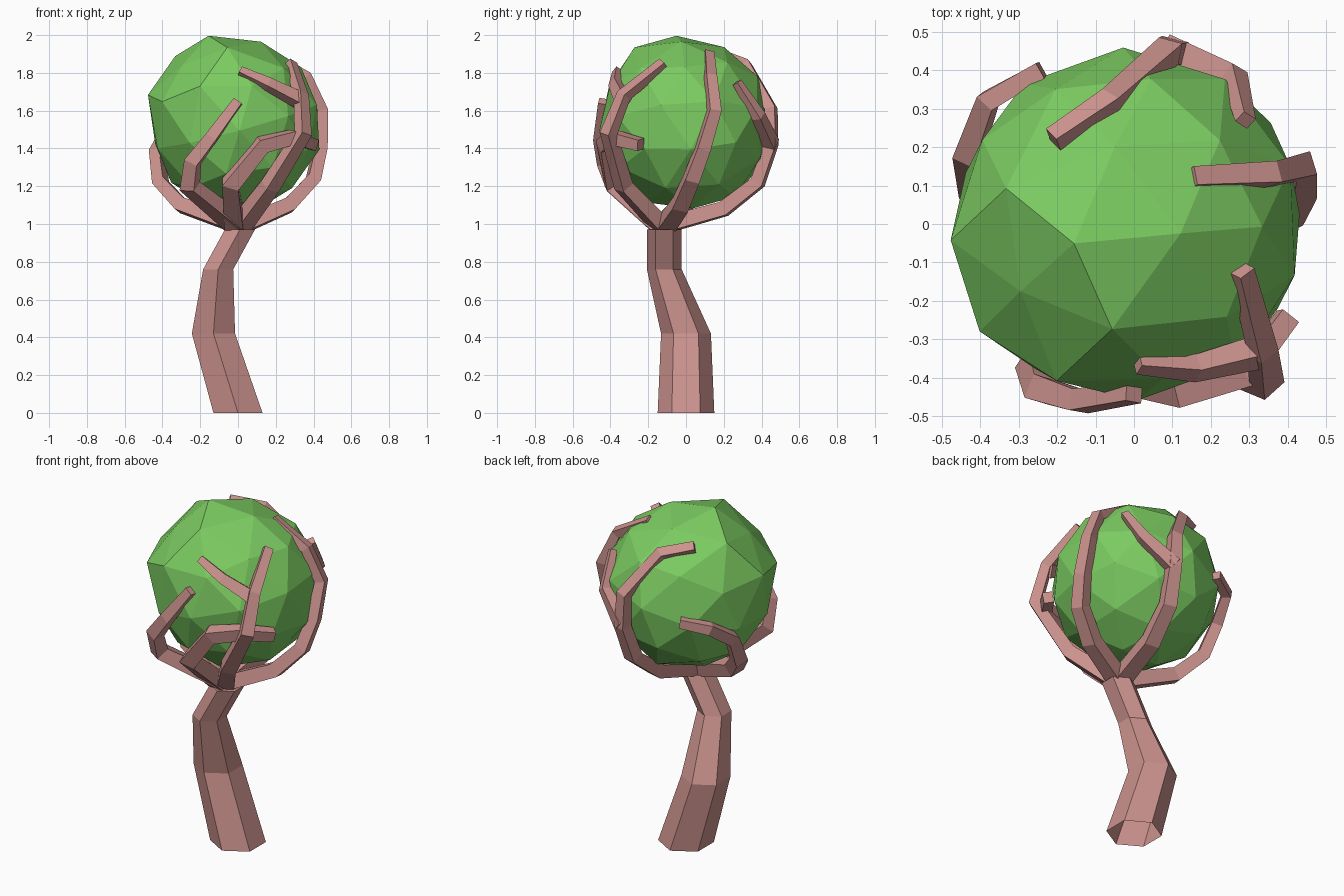
import bpy, bmesh
from math import sin, cos, pi
from mathutils import Vector, Matrix

cube = bpy.data.objects.get("Cube")
if cube:
    bpy.data.objects.remove(cube, do_unlink=True)


def material(name, rgb):
    m = bpy.data.materials.new(name)
    m.use_nodes = True
    m.diffuse_color = (*rgb, 1)
    m.node_tree.nodes["Principled BSDF"].inputs["Base Color"].default_value = (*rgb, 1)
    return m


BARK = material("rosy bark", (0.60, 0.29, 0.27))
LEAF = material("leaf green", (0.20, 0.60, 0.12))
CENTRE = Vector((-0.01, 0.0, 1.525))
RADIUS = 0.46


def finish(bm, name, mat):
    mesh = bpy.data.meshes.new(name)
    bm.to_mesh(mesh)
    bm.free()
    mesh.materials.append(mat)
    obj = bpy.data.objects.new(name, mesh)
    bpy.context.collection.objects.link(obj)
    return obj


def skin(name, rings, open_start=False):
    """Bridge a list of equal rings and cap the ends."""
    bm = bmesh.new()
    loops = [[bm.verts.new(p) for p in ring] for ring in rings]
    n = len(loops[0])
    for a, b in zip(loops, loops[1:]):
        for i in range(n):
            j = (i + 1) % n
            bm.faces.new((a[i], a[j], b[j], b[i]))
    if not open_start:
        bm.faces.new(loops[0][::-1])
    bm.faces.new(loops[-1])
    bmesh.ops.recalc_face_normals(bm, faces=bm.faces)
    return finish(bm, name, BARK)


def branch(name, points, start=0.046, end=0.025):
    """Tapered square limb with one flat side facing away from the crown."""
    pts = [Vector(p) for p in points]
    last = len(pts) - 1
    rings = []
    for i, p in enumerate(pts):
        ahead = (pts[min(i + 1, last)] - p).normalized()
        behind = (p - pts[max(i - 1, 0)]).normalized()
        along = (ahead + behind).normalized()
        out = p - CENTRE
        out = (out - along * out.dot(along)).normalized()
        side = along.cross(out)
        r = start + (end - start) * i / last
        rings.append([p + side * r * u + out * r * 0.9 * v
                      for u, v in ((1, 1), (-1, 1), (-1, -1), (1, -1))])
    return skin(name, rings)


# Crooked six-sided trunk, open underneath: centre x, y, z and radius
trunk = [(0, 0, 0, 0.15), (-0.13, 0, 0.42, 0.132),
         (-0.105, -0.115, 0.76, 0.092), (0.01, -0.115, 0.97, 0.092)]
skin("trunk", [[(x + r * cos(pi / 6 + k * pi / 3), y + r * sin(pi / 6 + k * pi / 3), z)
                for k in range(6)] for x, y, z, r in trunk], open_start=True)

# Faceted crown, tilted, with a raised hexagon on its upper front right
up = Vector((-0.26, -0.075, 0.96)).normalized()
lean = Vector((-0.77, -0.54, 0.32))
lean = (lean - up * lean.dot(up)).normalized()
tilt = Matrix((lean, up.cross(lean), up)).transposed()
bump = (tilt @ Vector((0.526, 0, 0.851))).normalized()
bm = bmesh.new()
bmesh.ops.create_icosphere(bm, subdivisions=2, radius=RADIUS)
for v in bm.verts:
    v.co = tilt @ v.co
    if 0.1 < v.co.angle(bump) < 0.75:
        v.co += bump * 0.042
bmesh.ops.translate(bm, verts=bm.verts, vec=CENTRE)
finish(bm, "crown", LEAF)

# Limbs that cradle the crown
branch("right_branch", [(-0.02, -0.11, 1.0), (-0.3, -0.02, 1.1), (-0.41, 0.09, 1.22),
                        (-0.43, 0.18, 1.38), (-0.38, 0.32, 1.48), (-0.24, 0.4, 1.51)])
branch("front_right_branch", [(-0.01, -0.14, 1.0), (-0.255, -0.37, 1.2), (-0.24, -0.43, 1.33),
                              (-0.14, -0.46, 1.46), (0.0, -0.44, 1.65)], 0.05)
branch("front_branch", [(-0.02, -0.15, 1.0), (-0.04, -0.39, 1.21), (0.13, -0.43, 1.42),
                        (0.29, -0.39, 1.46), (0.4, -0.24, 1.42)], 0.05, 0.03)
branch("front_left_branch", [(0.02, -0.14, 1.0), (0.17, -0.33, 1.2), (0.345, -0.41, 1.48),
                             (0.335, -0.33, 1.68), (0.28, -0.12, 1.85)])
branch("front_left_twig", [(0.335, -0.33, 1.65), (0.16, -0.375, 1.74), (0.01, -0.365, 1.81)],
       0.036, 0.02)
branch("left_branch", [(0.04, -0.1, 1.0), (0.27, -0.03, 1.1), (0.4, 0.03, 1.24),
                       (0.435, 0.09, 1.4), (0.44, 0.15, 1.6), (0.36, 0.13, 1.78),
                       (0.15, 0.12, 1.9)])
branch("back_branch", [(0.01, -0.09, 1.0), (0.05, 0.2, 1.08), (0.08, 0.38, 1.22),
                       (0.1, 0.45, 1.42), (0.09, 0.45, 1.61), (-0.06, 0.32, 1.84),
                       (-0.21, 0.22, 1.88)])
branch("back_twig", [(0.1, 0.45, 1.42), (0.26, 0.385, 1.57), (0.29, 0.27, 1.75)], 0.038, 0.02)
